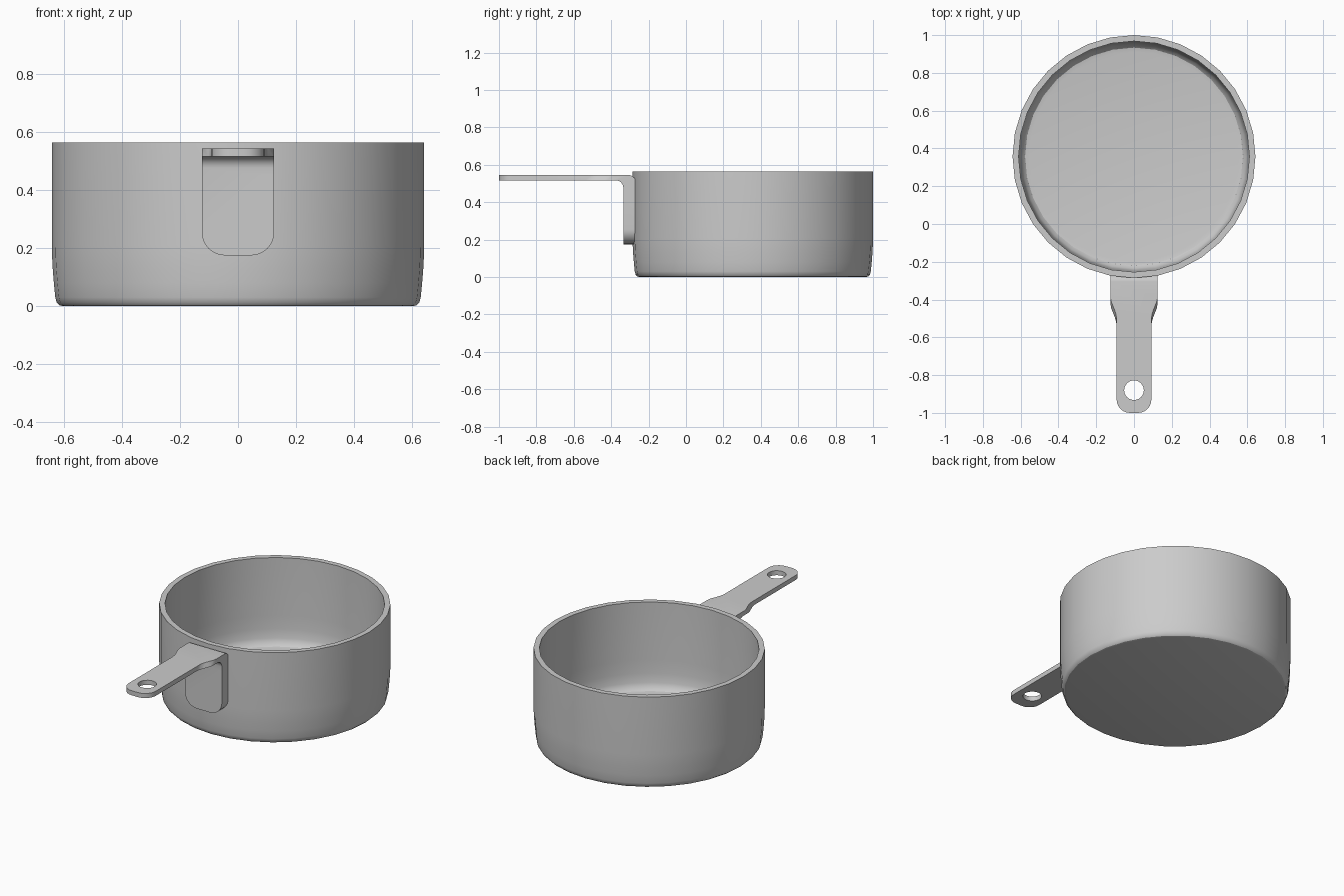
import bpy, bmesh
from math import sin, cos, pi, radians

if "Cube" in bpy.data.objects:
    bpy.data.objects.remove(bpy.data.objects["Cube"])

CY, R = 0.357, 0.643


def arc(cx, cy, r, a0, a1, n=6):
    return [(cx + r * cos(radians(a0 + (a1 - a0) * i / n)),
             cy + r * sin(radians(a0 + (a1 - a0) * i / n))) for i in range(n + 1)]


def make(name, verts, faces):
    me = bpy.data.meshes.new(name)
    me.from_pydata(verts, [], faces)
    bm = bmesh.new()
    bm.from_mesh(me)
    bmesh.ops.recalc_face_normals(bm, faces=bm.faces)
    bm.to_mesh(me)
    bm.free()
    ob = bpy.data.objects.new(name, me)
    bpy.context.collection.objects.link(ob)
    return ob


def prism(name, a, b):
    """Solid between two matching rings of 3D points."""
    n = len(a)
    faces = [list(range(n)), list(range(n, 2 * n))]
    faces += [[i, (i + 1) % n, (i + 1) % n + n, i + n] for i in range(n)]
    return make(name, list(a) + list(b), faces)


def activate(ob):
    bpy.ops.object.select_all(action='DESELECT')
    ob.select_set(True)
    bpy.context.view_layer.objects.active = ob


def boolean(ob, cutter, op):
    cutter.hide_render = True
    activate(ob)
    m = ob.modifiers.new("cut", 'BOOLEAN')
    m.object, m.operation, m.solver = cutter, op, 'EXACT'
    bpy.ops.object.modifier_apply(modifier=m.name)
    bpy.data.objects.remove(cutter)


def smooth(ob):
    activate(ob)
    bpy.ops.object.shade_smooth_by_angle(angle=radians(30))


# Pot body: revolved wall profile, outside bottom to inside floor
SIDES = 32
profile = [(0.605, 0), (0.617, 0.003), (0.626, 0.012), (0.631, 0.03),
           (0.636, 0.08), (0.640, 0.13), (0.642, 0.17), (R, 0.21),
           (R, 0.565), (0.611, 0.565), (0.611, 0.21), (0.608, 0.13),
           (0.602, 0.075), (0.592, 0.048), (0.577, 0.034), (0.555, 0.03)]
verts = [(r * cos(2 * pi * i / SIDES), CY + r * sin(2 * pi * i / SIDES), z)
         for r, z in profile for i in range(SIDES)]
faces = [[k * SIDES + i, k * SIDES + (i + 1) % SIDES,
          (k + 1) * SIDES + (i + 1) % SIDES, (k + 1) * SIDES + i]
         for k in range(len(profile) - 1) for i in range(SIDES)]
last = (len(profile) - 1) * SIDES
faces += [list(range(SIDES)), list(range(last, last + SIDES))]
smooth(make("pot_body", verts, faces))

# Handle: bent strip seen from the side (y, z)
side = [(-1.0, 0.517), (-1.0, 0.545)] + arc(-0.305, 0.510, 0.035, 90, 0)
side += [(-0.270, 0.16), (-0.335, 0.16)] + arc(-0.375, 0.477, 0.04, 0, 90)
handle = prism("handle", [(-0.2, y, z) for y, z in side],
               [(0.2, y, z) for y, z in side])

# Front outline of the mounting plate, rounded at the bottom
front = [(0.125, 0.7)] + arc(0.045, 0.255, 0.08, 0, -90, 8)
front += [(-x, z) for x, z in reversed(front)]
boolean(handle, prism("plate_outline", [(x, -1.2, z) for x, z in front],
                      [(x, 0, z) for x, z in front]), 'INTERSECT')


# Top outline of the grip: necks down, rounded at the end; sides slope at the neck
def grip(z, shift):
    neck = [(0.125, 0.1), (0.125, -0.38 + shift), (0.121, -0.405 + shift),
            (0.103, -0.45 + shift), (0.095, -0.475 + shift), (0.092, -0.50 + shift)]
    half = neck + arc(0.022, -0.93, 0.07, 0, -90, 6)
    half += [(-x, y) for x, y in reversed(half)]
    return [(x, y, z) for x, y in half]


# extend the sloped sides evenly past the strip, then keep the plate full width
low, mid, top = grip(0.1, -0.04), grip(0.517, -0.04), grip(0.549, 0.0)
n = len(low)
rings = low + mid + top
faces = [list(range(n)), list(range(2 * n, 3 * n))]
faces += [[k * n + i, k * n + (i + 1) % n, (k + 1) * n + (i + 1) % n, (k + 1) * n + i]
          for k in range(2) for i in range(n)]
boolean(handle, make("grip_outline", rings, faces), 'INTERSECT')

# Hanging hole
ring = arc(0, -0.88, 0.052, 0, 345, 23)
boolean(handle, prism("hole_cutter", [(x, y, 0.4) for x, y in ring],
                      [(x, y, 0.7) for x, y in ring]), 'DIFFERENCE')
smooth(handle)
